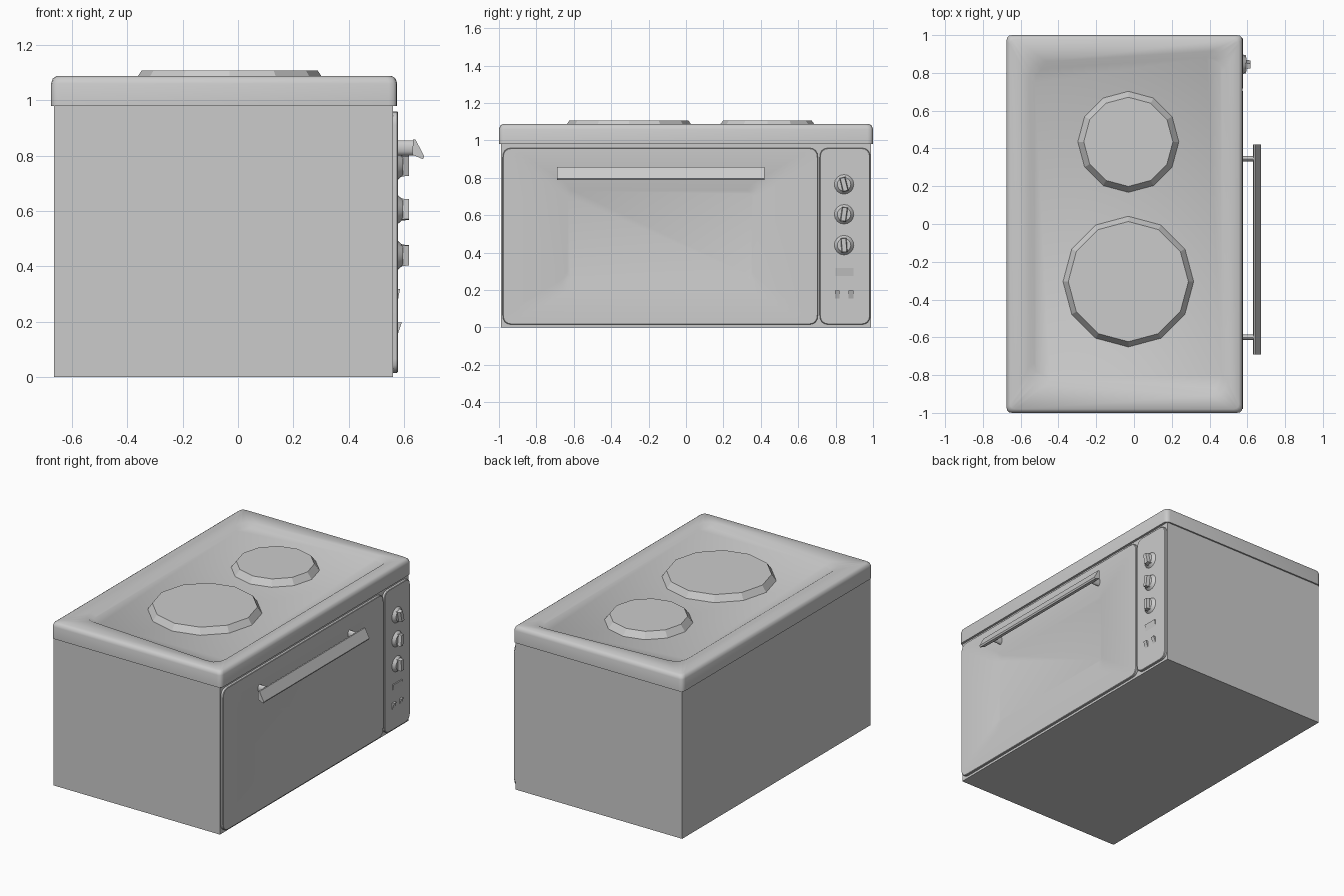
import bpy, bmesh
from math import radians, pi
from mathutils import Vector, Matrix

if "Cube" in bpy.data.objects:
    bpy.data.objects.remove(bpy.data.objects["Cube"])


def finish(name, bm, smooth=None):
    bmesh.ops.recalc_face_normals(bm, faces=bm.faces)
    me = bpy.data.meshes.new(name)
    bm.to_mesh(me)
    bm.free()
    ob = bpy.data.objects.new(name, me)
    bpy.context.collection.objects.link(ob)
    if smooth:
        bpy.ops.object.select_all(action='DESELECT')
        ob.select_set(True)
        bpy.context.view_layer.objects.active = ob
        bpy.ops.object.shade_smooth_by_angle(angle=radians(smooth))
    return ob


def rounded(corners, r, n=3):
    """2D outline with each corner rounded by n+1 points."""
    pts = []
    for i, c in enumerate(corners):
        c = Vector(c)
        a = c + (Vector(corners[i - 1]) - c).normalized() * r
        b = c + (Vector(corners[(i + 1) % len(corners)]) - c).normalized() * r
        for k in range(n + 1):
            t = k / n
            pts.append(a * (1 - t) ** 2 + c * 2 * t * (1 - t) + b * t * t)
    return pts


def rect(u0, u1, v0, v1, d=0):
    return [(u0 + d, v0 + d), (u1 - d, v0 + d), (u1 - d, v1 - d), (u0 + d, v1 - d)]


def loft(name, loops, axis, smooth=None):
    """Bridge (outline, height) loops along x or z and cap both ends."""
    bm = bmesh.new()
    rings = []
    for pts, h in loops:
        rings.append([bm.verts.new((h, p[0], p[1]) if axis == 'x' else (p[0], p[1], h)) for p in pts])
    for a, b in zip(rings, rings[1:]):
        for i in range(len(a)):
            j = (i + 1) % len(a)
            bm.faces.new((a[i], a[j], b[j], b[i]))
    bm.faces.new(rings[0])
    bm.faces.new(rings[-1])
    return finish(name, bm, smooth)


def prism(name, profile, y0, y1):
    """Extrude an (x, z) profile along y."""
    bm = bmesh.new()
    f = bm.faces.new([bm.verts.new((x, y0, z)) for x, z in profile])
    ext = bmesh.ops.extrude_face_region(bm, geom=[f])['geom']
    bmesh.ops.translate(bm, vec=(0, y1 - y0, 0), verts=[v for v in ext if isinstance(v, bmesh.types.BMVert)])
    return finish(name, bm)


def cone(name, center, r1, r2, depth, sides, along_x=False, scale=(1, 1, 1), smooth=None):
    """Frustum whose base centre sits at center."""
    bm = bmesh.new()
    m = Matrix.Translation(center) @ Matrix.Diagonal((*scale, 1))
    if along_x:
        m = m @ Matrix.Rotation(pi / 2, 4, 'Y')
    bmesh.ops.create_cone(bm, cap_ends=True, segments=sides, radius1=r1, radius2=r2, depth=depth,
                          matrix=m @ Matrix.Translation((0, 0, depth / 2)))
    return finish(name, bm, smooth)


# Oven casing
loft("oven_body", [(rect(-0.665, 0.56, -0.99, 0.99), 0), (rect(-0.665, 0.56, -0.99, 0.99), 0.985)], 'z')

# Hob lid with a sunken, slightly tapered pan
def lid(d):
    return rounded(rect(-0.675, 0.575, -1, 1, d), 0.03)

pan = [(-0.555, -0.845), (0.49, -0.915), (0.49, 0.92), (-0.555, 0.855)]
pan_floor = [(-0.525, -0.815), (0.465, -0.88), (0.465, 0.885), (-0.525, 0.825)]
loft("hob_top", [(lid(0), 0.98), (lid(0), 1.06), (lid(0.006), 1.078), (lid(0.02), 1.088),
                 (rounded(pan, 0.09), 1.086), (rounded(pan_floor, 0.08), 1.066)], 'z', 40)

# Hotplates
cone("hotplate_large", (-0.03, -0.305, 1.06), 0.35, 0.318, 0.047, 12)
cone("hotplate_small", (-0.03, 0.435, 1.06), 0.272, 0.236, 0.047, 12)

# Door with recessed window
def door(d):
    return rounded(rect(-0.98, 0.705, 0.015, 0.96, d), 0.05, 4)

window = [(-0.67, 0.20), (0.405, 0.20), (0.405, 0.77), (-0.69, 0.77)]
glass = [(-0.635, 0.27), (0.355, 0.27), (0.355, 0.73), (-0.63, 0.73)]
loft("oven_door", [(door(0), 0.555), (door(0), 0.574), (door(0.003), 0.577),
                   (rounded(window, 0.05, 4), 0.577), (rounded(glass, 0.03, 4), 0.563)], 'x', 30)

# Control panel
def panel(d):
    return rounded(rect(0.715, 0.985, 0.015, 0.96, d), 0.05, 4)

loft("control_panel", [(panel(0), 0.555), (panel(0), 0.574), (panel(0.003), 0.577)], 'x')

# Door handle and its posts
prism("handle_bar", [(0.632, 0.858), (0.641, 0.858), (0.673, 0.797), (0.668, 0.787), (0.630, 0.803)], -0.69, 0.42)
for i, y in enumerate((-0.60, 0.345)):
    cone(f"handle_post_{i + 1}", (0.57, y, 0.828), 0.027, 0.027, 0.066, 12, True, (1, 0.55, 1), 40)

# Knobs with a raised, turned grip
for i, (z, turn) in enumerate(((0.765, 14), (0.605, -8), (0.44, 4))):
    cone(f"knob_{i + 1}", (0.575, 0.845, z), 0.054, 0.036, 0.021, 16, True, smooth=30)
    grip = loft(f"knob_grip_{i + 1}", [(rect(-0.017, 0.017, -0.038, 0.038), 0.0),
                                       (rect(-0.012, 0.012, -0.036, 0.036), 0.03)], 'x')
    grip.location = (0.588, 0.845, z)
    grip.rotation_euler.x = radians(turn)

# Wedge-shaped display and push buttons
prism("display", [(0.57, 0.275), (0.577, 0.275), (0.585, 0.318), (0.57, 0.318)], 0.80, 0.895)
for i, y in enumerate((0.796, 0.87)):
    prism(f"button_{i + 1}", [(0.57, 0.155), (0.577, 0.155), (0.592, 0.198), (0.57, 0.198)], y, y + 0.025)
